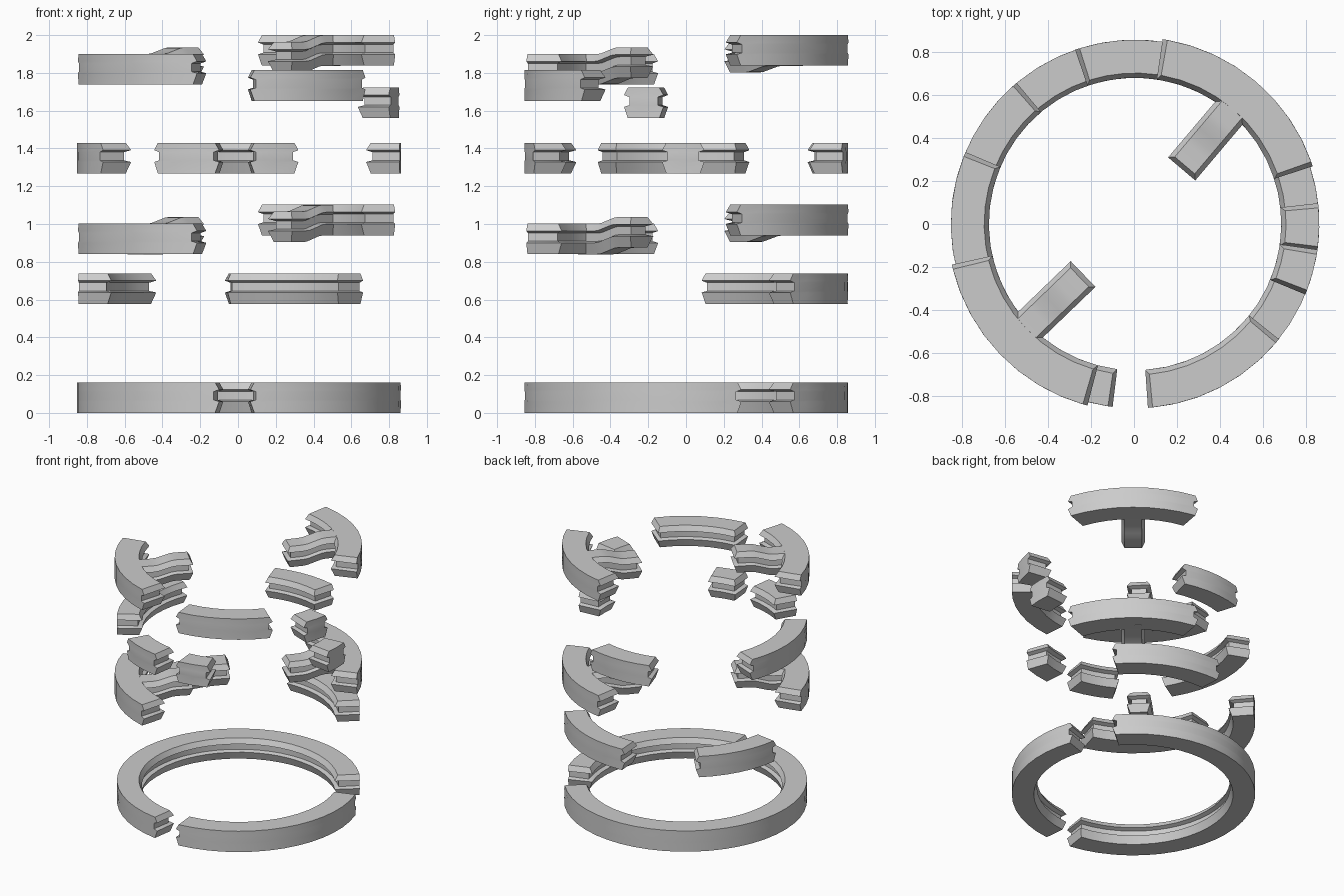
import bpy, bmesh
from math import cos, sin, radians

if "Cube" in bpy.data.objects:
    bpy.data.objects.remove(bpy.data.objects["Cube"])

CX = 0.005            # ring axis
R_OUT, R_IN = 0.858, 0.703
# grooved edge profile: (outward offset, height)
PROFILE = [(0, 0.0), (0.022, 0.06), (-0.008, 0.069), (-0.008, 0.112),
           (0.022, 0.123), (0, 0.162)]
BUMP = 0.022


def loft(bm, loop, z):
    """Stack plan outlines loop(p) along the profile and cap both ends."""
    rings = [[bm.verts.new((x, y, z + h + dz)) for x, y, dz in loop(p)]
             for p, h in PROFILE]
    n = len(rings[0])
    faces = []
    for a, b in zip(rings, rings[1:]):
        for i in range(n):
            j = (i + 1) % n
            faces.append(bm.faces.new((a[i], a[j], b[j], b[i])))
    for r in (rings[0], rings[-1]):
        for i in range(n // 2 - 1):
            faces.append(bm.faces.new((r[i], r[i + 1], r[n - 2 - i], r[n - 1 - i])))
    bmesh.ops.recalc_face_normals(bm, faces=faces)


def arc_loop(a0, a1, r_out):
    """Plan of a ring segment: plain outside, grooved inside and ends."""
    steps = max(2, round((a1 - a0) / 7.5))
    a0, a1 = radians(a0), radians(a1)

    def loop(p):
        def row(r):
            d = (BUMP - p) / R_OUT
            s, e = a0 + d, a1 - d
            return [(CX + r * cos(s + (e - s) * i / steps),
                     r * sin(s + (e - s) * i / steps), 0) for i in range(steps + 1)]
        return row(r_out) + row(R_IN - p)[::-1]
    return loop


def stem_loop(angle, shift):
    """Plan of a radial stem whose tip is shifted up or down."""
    a = radians(angle)
    half = 0.061

    def loop(p):
        stations = [(0.358 - p, 1), (0.45, 1), (0.485, 0.9), (0.535, 0.5),
                    (0.585, 0.1), (0.62, 0), (0.76, 0)]

        def side(s):
            w = s * (half + p)
            return [(CX + r * cos(a) - w * sin(a), r * sin(a) + w * cos(a), shift * k)
                    for r, k in stations]
        return side(1) + side(-1)[::-1]
    return loop


def make(name, parts):
    bm = bmesh.new()
    for loop, z in parts:
        loft(bm, loop, z)
    me = bpy.data.meshes.new(name)
    bm.to_mesh(me)
    bm.free()
    ob = bpy.data.objects.new(name, me)
    bpy.context.collection.objects.link(ob)
    bpy.ops.object.select_all(action='DESELECT')
    ob.select_set(True)
    bpy.context.view_layer.objects.active = ob
    bpy.ops.object.shade_smooth_by_angle(angle=radians(25))


# plain ring segments: name, start angle, end angle, base height
SEGMENTS = [
    ("base_ring_back", 40, 263, 0),
    ("base_ring_front", 274, 380, 0),
    ("low_segment_right", 40, 95, 0.577),
    ("low_segment_left", 130, 173, 0.577),
    ("mid_segment_back", 73.5, 109, 1.268),
    ("mid_segment_left", 157, 213, 1.268),
    ("mid_segment_front_left", 238.5, 263, 1.268),
    ("mid_segment_front", 274, 291.5, 1.268),
    ("mid_segment_right", -8.5, 6.5, 1.268),
    ("upper_segment_front", -86, -38.7, 1.652),
    ("upper_segment_right", -22.5, -8, 1.56),
]
for name, a0, a1, z in SEGMENTS:
    make(name, [(arc_loop(a0, a1, R_OUT), z)])

# T-shaped segments: an arc with a bent stem pointing to the centre
for level, z in (("lower", 0.94), ("upper", 1.838)):
    make(level + "_tee_right",
         [(arc_loop(18, 81.5, 0.87), z), (stem_loop(49.75, -0.036), z - 0.0005)])
    make(level + "_tee_left",
         [(arc_loop(192.5, 255.3, 0.874), z - 0.1), (stem_loop(223.9, 0.036), z - 0.1005)])
